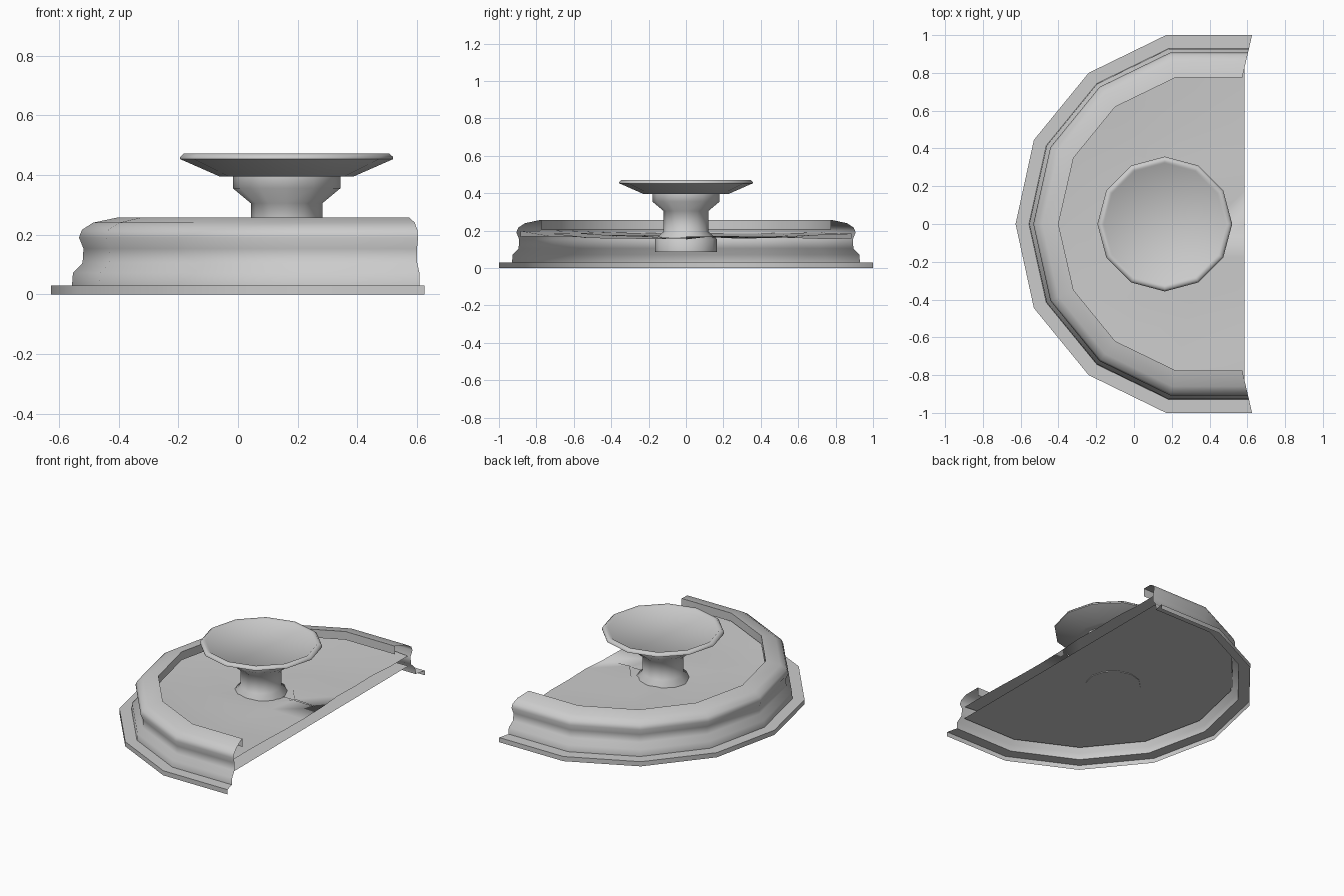
import bpy, math, random
from mathutils import Vector

if "Cube" in bpy.data.objects:
    bpy.data.objects.remove(bpy.data.objects["Cube"])
random.seed(4)

# Plan outlines of the half basin (y >= 0 half, from open end to the apex)
OUTER = [(0.625, 1.0), (0.17, 1.0), (-0.24, 0.80), (-0.53, 0.445), (-0.627, 0)]
INNER = [(0.573, 0.775), (0.22, 0.775), (-0.10, 0.62), (-0.32, 0.35), (-0.40, 0)]
LIP = 0.225  # distance between the two outlines


def outline(offset):
    t = offset / LIP
    half = [Vector(a).lerp(Vector(b), t) for a, b in zip(OUTER, INNER)]
    return half + [Vector((p.x, -p.y)) for p in half[-2::-1]]


def make(name, verts, faces, angle=30):
    me = bpy.data.meshes.new(name)
    me.from_pydata(verts, [], faces)
    ob = bpy.data.objects.new(name, me)
    bpy.context.collection.objects.link(ob)
    bpy.ops.object.select_all(action='DESELECT')
    ob.select_set(True)
    bpy.context.view_layer.objects.active = ob
    bpy.ops.object.shade_smooth_by_angle(angle=math.radians(angle))
    return ob


def grid_faces(rows, cols, wrap=False):
    span = cols if wrap else cols - 1
    return [(r * cols + c, r * cols + (c + 1) % cols,
             (r + 1) * cols + (c + 1) % cols, (r + 1) * cols + c)
            for r in range(rows - 1) for c in range(span)]


# Basin rim: open moulding swept round the half outline (offset inward, height)
RIM = [(0, 0), (0, 0.03), (0.07, 0.03), (0.073, 0.072), (0.105, 0.105),
       (0.108, 0.153), (0.093, 0.19), (0.103, 0.216), (0.14, 0.24),
       (0.225, 0.258), (0.225, 0.205)]
verts = [(p.x, p.y, z) for off, z in RIM for p in outline(off)]
faces = [f[::-1] for f in grid_faces(len(RIM), 9)]
make("basin_rim", verts, faces, 50)

# Basin floor
floor = [(min(p.x, 0.585), p.y, 0.09) for p in outline(0.11)]
make("basin_floor", floor, [tuple(range(9))])

# Water: uneven sheet, low at the open side and pedestal, rising under the lip
RINGS = 5
hub = Vector((0.4, 0))
verts = []
for r in range(RINGS + 1):
    f = 1 - r / RINGS
    for p in outline(0.115):
        q = Vector((min(p.x, 0.585), p.y))
        open_end = abs(p.y) > 0.86 and p.x > 0.5
        h = hub if not open_end else Vector((0.585, 0))
        q = h.lerp(q, f)
        z = 0.16 + random.uniform(-0.008, 0.012)
        z += 0.0 if open_end else 0.03 * f ** 3
        verts.append((q.x, q.y, z))
faces = grid_faces(RINGS + 1, 9)
base = RINGS * 9
faces.append((base, base + 4, base + 8))
make("water_surface", verts, faces, 60)

# Pedestal and upper dish: twelve-sided turned shape
TURNED = [(0.165, 0.086), (0.165, 0.155), (0.12, 0.195), (0.12, 0.305),
          (0.18, 0.355), (0.18, 0.395), (0.225, 0.395), (0.357, 0.453),
          (0.357, 0.46), (0.345, 0.471), (0.328, 0.471), (0.322, 0.466)]
N = 12
verts = [(0.163 + r * math.cos(2 * math.pi * i / N), r * math.sin(2 * math.pi * i / N), z)
         for r, z in TURNED for i in range(N)]
faces = grid_faces(len(TURNED), N, True)
last = (len(TURNED) - 1) * N
faces += [tuple(range(N))[::-1], tuple(range(last, last + N))]
make("pedestal_dish", verts, faces, 50)
